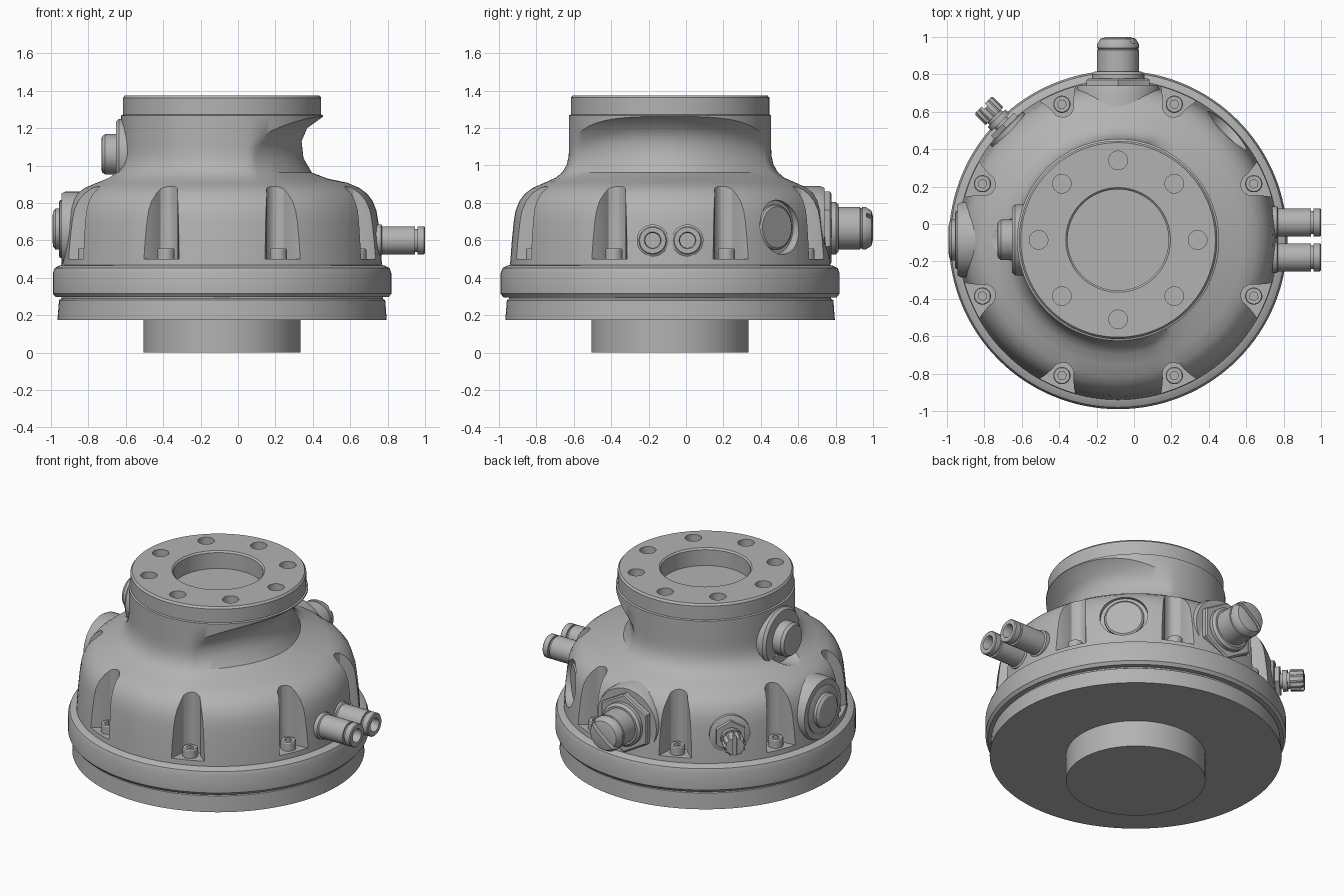
import bpy, bmesh, math
from math import cos, sin, pi, radians
from mathutils import Matrix, Vector

cube = bpy.data.objects.get("Cube")
if cube:
    bpy.data.objects.remove(cube)

grey = bpy.data.materials.new("plain_grey")
grey.use_nodes = True
grey.diffuse_color = (0.45, 0.45, 0.45, 1)
grey.node_tree.nodes["Principled BSDF"].inputs["Base Color"].default_value = grey.diffuse_color

AXIS = Matrix.Translation((-0.085, -0.085, 0))


def add(name, bm, matrix):
    """Turn a bmesh into a placed, shaded object."""
    bm.transform(matrix)
    bmesh.ops.recalc_face_normals(bm, faces=bm.faces)
    mesh = bpy.data.meshes.new(name)
    bm.to_mesh(mesh)
    bm.free()
    mesh.materials.append(grey)
    ob = bpy.data.objects.new(name, mesh)
    bpy.context.collection.objects.link(ob)
    return smooth(ob)


def smooth(ob):
    bpy.ops.object.select_all(action='DESELECT')
    ob.select_set(True)
    bpy.context.view_layer.objects.active = ob
    bpy.ops.object.shade_smooth_by_angle(angle=radians(32))
    return ob


def skin(name, rings, matrix):
    """Bridge closed rings of points and cap both ends."""
    bm = bmesh.new()
    rows = [[bm.verts.new(p) for p in ring] for ring in rings]
    n = len(rows[0])
    for a, b in zip(rows, rows[1:]):
        for i in range(n):
            j = (i + 1) % n
            bm.faces.new((a[i], a[j], b[j], b[i]))
    bm.faces.new(rows[0])
    bm.faces.new(rows[-1])
    return add(name, bm, matrix)


def lathe(name, profile, matrix, seg=48, knurl=0.0):
    """Spin (radius, height) points about local z."""
    def ring(r, h):
        return [(k * cos(2 * pi * i / seg), k * sin(2 * pi * i / seg), h)
                for i in range(seg) for k in [r * (1 - knurl * (i // 2 % 2))]]
    return skin(name, [ring(r, h) for r, h in profile], matrix)


def box(name, size, matrix):
    bm = bmesh.new()
    bmesh.ops.create_cube(bm, size=1)
    bmesh.ops.scale(bm, vec=size, verts=bm.verts)
    return add(name, bm, matrix)


def cut(ob, cutters):
    """Subtract the cutters and discard them."""
    for c in cutters:
        c.hide_render = True
        mod = ob.modifiers.new("cut", 'BOOLEAN')
        mod.operation, mod.solver, mod.object = 'DIFFERENCE', 'EXACT', c
        bpy.context.view_layer.objects.active = ob
        bpy.ops.object.modifier_apply(modifier=mod.name)
        bpy.data.objects.remove(c)
    smooth(ob)


def outward(deg, z, side=0):
    """Frame on the central axis whose local z points outward."""
    return (AXIS @ Matrix.Rotation(radians(deg), 4, 'Z')
            @ Matrix.Translation((0, side, z)) @ Matrix.Rotation(pi / 2, 4, 'Y'))


# Housing: a turned body whose neck is scooped out on the +x side
base = [(.42, 0), (.42, .175), (.88, .175), (.872, .28), (.86, .288), (.86, .296),
        (.89, .296), (.905, .315), (.905, .425), (.895, .452), (.87, .465), (.855, .468),
        (.845, .6), (.835, .7), (.825, .76), (.805, .81), (.775, .85), (.735, .88), (.67, .908)]
plain_neck = [(.61, .935), (.575, .965), (.552, 1.005), (.542, 1.05), (.54, 1.09), (.54, 1.13)]
scooped_neck = [(.565, .93), (.48, .962), (.435, 1.04), (.425, 1.13), (.455, 1.2), (.54, 1.262)]
flange = [(.54, 1.268), (.53, 1.272), (.53, 1.362), (.52, 1.375)]
SEG = 128
angles = [2 * pi * i / SEG for i in range(SEG)]


def turn(r, z):
    return [(r * cos(a), r * sin(a), z) for a in angles]


def neck_ring(p, s):
    ring = []
    for a in angles:
        off = min(a, 2 * pi - a) / radians(73)
        r, z = Vector(p).lerp(Vector(s), max(0, 1 - off ** 3))
        ring.append((r * cos(a), r * sin(a), z))
    return ring


rings = [turn(*p) for p in base]
rings += [neck_ring(p, s) for p, s in zip(plain_neck, scooped_neck)]
rings += [turn(*p) for p in flange]
housing = skin("housing", rings, AXIS)

# Recesses: centre bore, flange holes, screw pockets, sight disc, upper port clearance
cutters = [lathe("bore", [(.27, 1.26), (.27, 1.365), (.29, 1.385)], AXIS, 64)]
pocket = [(.95, -.17), (.82, -.085), (.775, -.062), (.74, -.05), (.72, -.025),
          (.714, 0), (.72, .025), (.74, .05), (.775, .062), (.82, .085), (.95, .17)]
for k in range(8):
    spin = AXIS @ Matrix.Rotation(k * pi / 4, 4, 'Z')
    cutters.append(lathe("hole", [(.05, 1.32), (.05, 1.4)],
                         spin @ Matrix.Translation((.425, 0, 0)), 24))
    turned = AXIS @ Matrix.Rotation((k + .5) * pi / 4, 4, 'Z')
    cutters.append(skin("pocket", [[(x, y, z) for x, y in pocket] for z in (.5, 1.0)], turned))
cutters.append(lathe("sight_recess", [(.145, .785), (.145, 1)], outward(45, .67)))
cutters.append(lathe("clearance", [(.15, .57), (.15, .9)], outward(180, 1.055)))
cut(housing, cutters)

# Cap screws with hex sockets
for k in range(8):
    at = AXIS @ Matrix.Rotation((k + .5) * pi / 4, 4, 'Z') @ Matrix.Translation((.785, 0, 0))
    lathe(f"cap_screw_{k + 1}", [(.046, .49), (.046, .55), (.042, .556), (.026, .556)], at, 24)
    screw = bpy.data.objects[f"cap_screw_{k + 1}"]
    cut(screw, [lathe("socket", [(.024, .525), (.024, .6)], at, 6)])

# Sight disc in its recess
lathe("sight_disc", [(.12, .77), (.12, .8), (.11, .808)], outward(45, .67))

# Pair of hose fittings
for name, side in (("hose_fitting_left", .093), ("hose_fitting_right", -.093)):
    at = outward(0, .6, side)
    tube = lathe(name, [(.085, .8), (.085, .85), (.075, .856), (.075, 1.03), (.062, 1.03),
                        (.062, 1.045), (.075, 1.045), (.075, 1.08), (.07, 1.085)], at)
    cut(tube, [lathe("hose_bore", [(.04, .95), (.04, 1.075), (.052, 1.1)], at, 32)])

# Large slotted connector at the back
at = outward(90, .665)
lathe("back_boss", [(.225, .6), (.225, .8), (.215, .825)], at, 64)
lathe("back_nut", [(.195, .8), (.195, .855), (.185, .862)], at, 6)
lathe("back_collar", [(.14, .85), (.14, .885), (.125, .9)], at)
plug = lathe("back_plug", [(.113, .86), (.113, 1.015), (.108, 1.018), (.108, 1.024),
                           (.113, 1.027), (.113, 1.045), (.095, 1.075), (.06, 1.085)], at)
cut(plug, [box("slot", (.3, .025, .06), at @ Matrix.Translation((0, 0, 1.08))
               @ Matrix.Rotation(radians(50), 4, 'Z'))])

# Small knurled valve
at = outward(135, .65)
lathe("valve_washer", [(.125, .78), (.125, .842), (.115, .848)], at)
lathe("valve_nut", [(.1, .84), (.1, .875)], at, 6)
lathe("valve_stem", [(.045, .86), (.045, .89), (.066, .89), (.066, .92), (.05, .92), (.05, .95)], at)
knob = lathe("valve_knob", [(.066, .935), (.068, .945), (.068, 1.01), (.06, 1.02)], at, 48, .1)
cut(knob, [box("slot", (.2, .022, .04), at @ Matrix.Translation((0, 0, 1.02)))])

# Round side port
at = outward(180, .66)
lathe("side_boss", [(.2, .6), (.2, .84), (.19, .86)], at, 64)
lathe("side_ring", [(.155, .85), (.155, .866), (.145, .872)], at)
lathe("side_button", [(.11, .85), (.11, .89), (.095, .903), (.06, .908)], at)

# Upper port on the neck
at = outward(180, 1.06)
lathe("upper_plate", [(.19, .4), (.19, .55), (.175, .567)], at, 64)
lathe("upper_button", [(.108, .55), (.108, .625), (.095, .643), (.06, .646)], at)
